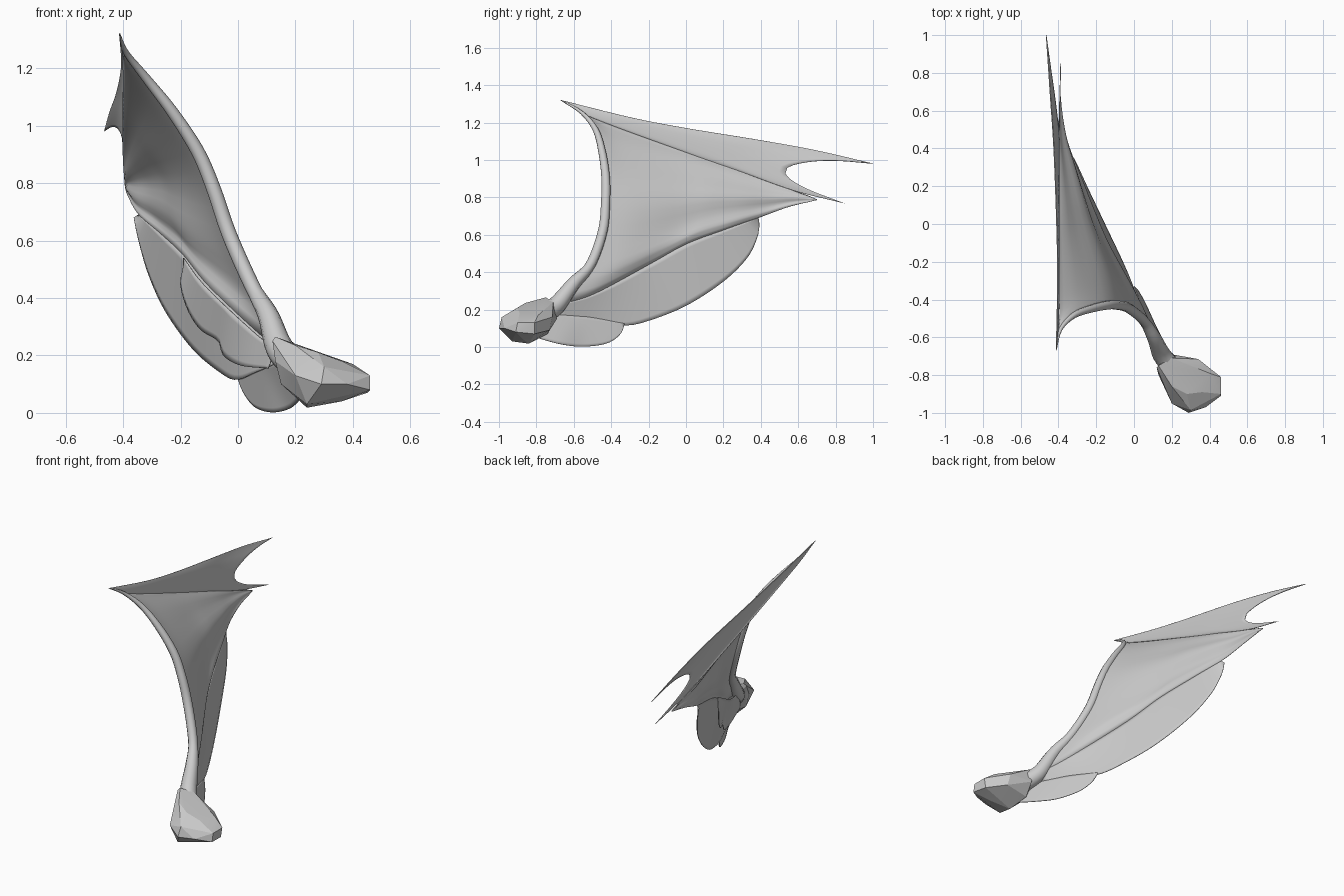
import bpy, bmesh, math
from mathutils import Vector

if "Cube" in bpy.data.objects:
    bpy.data.objects.remove(bpy.data.objects["Cube"])


def path(pts, n):
    """Smooth curve through pts, resampled evenly to n+1 points."""
    p = [Vector(q) for q in pts]
    p = [2 * p[0] - p[1]] + p + [2 * p[-1] - p[-2]]
    fine = []
    for i in range(1, len(p) - 2):
        a, b, c, d = p[i - 1:i + 3]
        for k in range(16):
            t = k / 16
            fine.append(0.5 * (2 * b + (c - a) * t + (2 * a - 5 * b + 4 * c - d) * t * t
                               + (3 * b - a - 3 * c + d) * t ** 3))
    fine.append(p[-2])
    dist = [0.0]
    for a, b in zip(fine, fine[1:]):
        dist.append(dist[-1] + (b - a).length)
    out, j = [], 0
    for i in range(n + 1):
        s = dist[-1] * i / n
        while j < len(fine) - 2 and dist[j + 1] < s:
            j += 1
        f = (s - dist[j]) / max(dist[j + 1] - dist[j], 1e-9)
        out.append(fine[j].lerp(fine[j + 1], min(f, 1)))
    return out


def finish(name, bm, angle):
    bmesh.ops.remove_doubles(bm, verts=bm.verts, dist=0.0005)
    bmesh.ops.recalc_face_normals(bm, faces=bm.faces)
    me = bpy.data.meshes.new(name)
    bm.to_mesh(me)
    bm.free()
    ob = bpy.data.objects.new(name, me)
    bpy.context.collection.objects.link(ob)
    bpy.ops.object.select_all(action='DESELECT')
    bpy.context.view_layer.objects.active = ob
    ob.select_set(True)
    bpy.ops.object.shade_smooth_by_angle(angle=math.radians(angle))
    return ob


def skin(name, rows, closed=False, thick=0.004):
    bm = bmesh.new()
    vs = [[bm.verts.new(p) for p in r] for r in rows]
    for a, b in zip(vs, vs[1:]):
        m = len(a)
        for i in range(m if closed else m - 1):
            k = (i + 1) % m
            bm.faces.new((a[i], a[k], b[k], b[i]))
    if closed:
        bm.faces.new(vs[0])
        bm.faces.new(vs[-1])
    ob = finish(name, bm, 40)
    if not closed:
        mod = ob.modifiers.new("thickness", 'SOLIDIFY')
        mod.thickness, mod.offset = thick, 0
    return ob


def patch(name, bottom, top, left=None, right=None, n=36, m=18, ripple=0.0):
    """Sheet stretched over four edge curves (bottom and top run outwards)."""
    B, T = path(bottom, n), path(top, n)
    L = path(left or [bottom[0], top[0]], m)
    R = path(right or [bottom[-1], top[-1]], m)
    rows = []
    for j in range(m + 1):
        v, row = j / m, []
        for i in range(n + 1):
            u = i / n
            q = (B[i].lerp(T[i], v) + L[j].lerp(R[j], u)
                 - B[0].lerp(B[n], u).lerp(T[0].lerp(T[n], u), v))
            q.x += ripple * math.sin(v * 5 * math.pi) * u * math.sin(math.pi * v) * (1 - u) * 4
            row.append(q)
        rows.append(row)
    return skin(name, rows)


# shared edge curves
arm = [(.145, -.69, .225), (.105, -.6, .34), (.05, -.51, .44), (-.03, -.445, .62),
       (-.085, -.43, .78), (-.14, -.43, .91), (-.23, -.45, 1.05), (-.32, -.485, 1.165),
       (-.39, -.56, 1.255), (-.412, -.67, 1.32)]
fold = [arm[0], (.07, -.5, .28), (-.10, -.2, .44), (-.19, 0, .55),
        (-.27, .2, .625), (-.345, .385, .69)]
tip = arm[-1]
ridge = [tip, (-.40, -.5, 1.225), (-.40, 0, 1.04), (-.40, .3, .935), (-.395, .58, .835)]

# main membrane between arm, ridge finger and fold
patch("main_membrane", fold + [(-.38, .55, .75), (-.392, .7, .785)],
      ridge + [(-.392, .7, .79)], left=arm, ripple=0.01)

# folded outer panel with scalloped trailing edge
patch("outer_panel", ridge + [(-.388, .85, .767)],
      [tip, (-.405, -.3, 1.228), (-.41, 0, 1.17), (-.425, .4, 1.105), (-.445, .7, 1.05),
       (-.465, 1, .98)],
      right=[(-.388, .85, .767), (-.392, .66, .84), (-.396, .56, .895), (-.4, .53, .935),
             (-.405, .56, .968), (-.42, .68, .992), (-.44, .82, .995), (-.465, 1, .98)], m=24)

# rounded lower lobes
patch("lower_lobe",
      [(.13, -.68, .17), (.06, -.5, .14), (-.005, -.33, .115), (-.06, -.2, .14), (-.155, 0, .22),
       (-.25, .2, .35), (-.31, .33, .48), (-.345, .385, .6), (-.362, .39, .68)],
      fold, m=12)
patch("inner_lobe",
      [(.22, -.8, .05), (.18, -.67, .015), (.12, -.55, .002), (.06, -.42, .02),
       (.02, -.35, .07), (0, -.33, .12)],
      [(.14, -.71, .18), (.07, -.52, .16), (0, -.33, .125)], n=20, m=10)

# scalloped flap lying on the inner side of the lobes
patch("inner_flap",
      [(.105, -.68, .155), (.01, -.44, .165), (-.05, -.3, .2), (-.068, -.26, .25),
       (-.13, -.15, .29), (-.175, -.07, .36), (-.2, -.03, .45), (-.188, -.04, .5)],
      [(x - .014, y - .02, z) for x, y, z in fold[:3]] + [(-.19, -.04, .54)], n=32, m=8)

# tapered arm bone along the leading edge
center = path([(.2, -.76, .17)] + arm, 44)
rows = []
for i, c in enumerate(center):
    t = i / 44
    d = (center[min(i + 1, 44)] - center[max(i - 1, 0)]).normalized()
    side = d.cross(Vector((0, 1, 0))).normalized()
    up = side.cross(d)
    r = 0.002 + 0.025 * (1 - t ** 4) + 0.03 * max(0, 1 - t * 4)
    rows.append([c + side * r * math.cos(a * math.pi / 5) + up * r * math.sin(a * math.pi / 5)
                 for a in range(10)])
skin("arm_bone", rows, closed=True)

# faceted shoulder lump
bm = bmesh.new()
for p in [(.46, -.81, .13), (.46, -.9, .13), (.46, -.91, .08), (.45, -.81, .07), (.29, -1, .1),
          (.30, -.985, .16), (.38, -.97, .1), (.2, -.95, .13), (.24, -.93, .03),
          (.24, -.84, .018), (.36, -.87, .04), (.2, -.74, .07), (.15, -.8, .1),
          (.12, -.76, .25), (.13, -.75, .265), (.2, -.71, .24), (.2, -.69, .15),
          (.34, -.715, .16), (.35, -.73, .09), (.28, -.9, .21), (.2, -.86, .235),
          (.4, -.79, .17), (.13, -.8, .18), (.36, -.89, .18)]:
    bm.verts.new(p)
bmesh.ops.convex_hull(bm, input=bm.verts)
finish("shoulder_joint", bm, 15)
